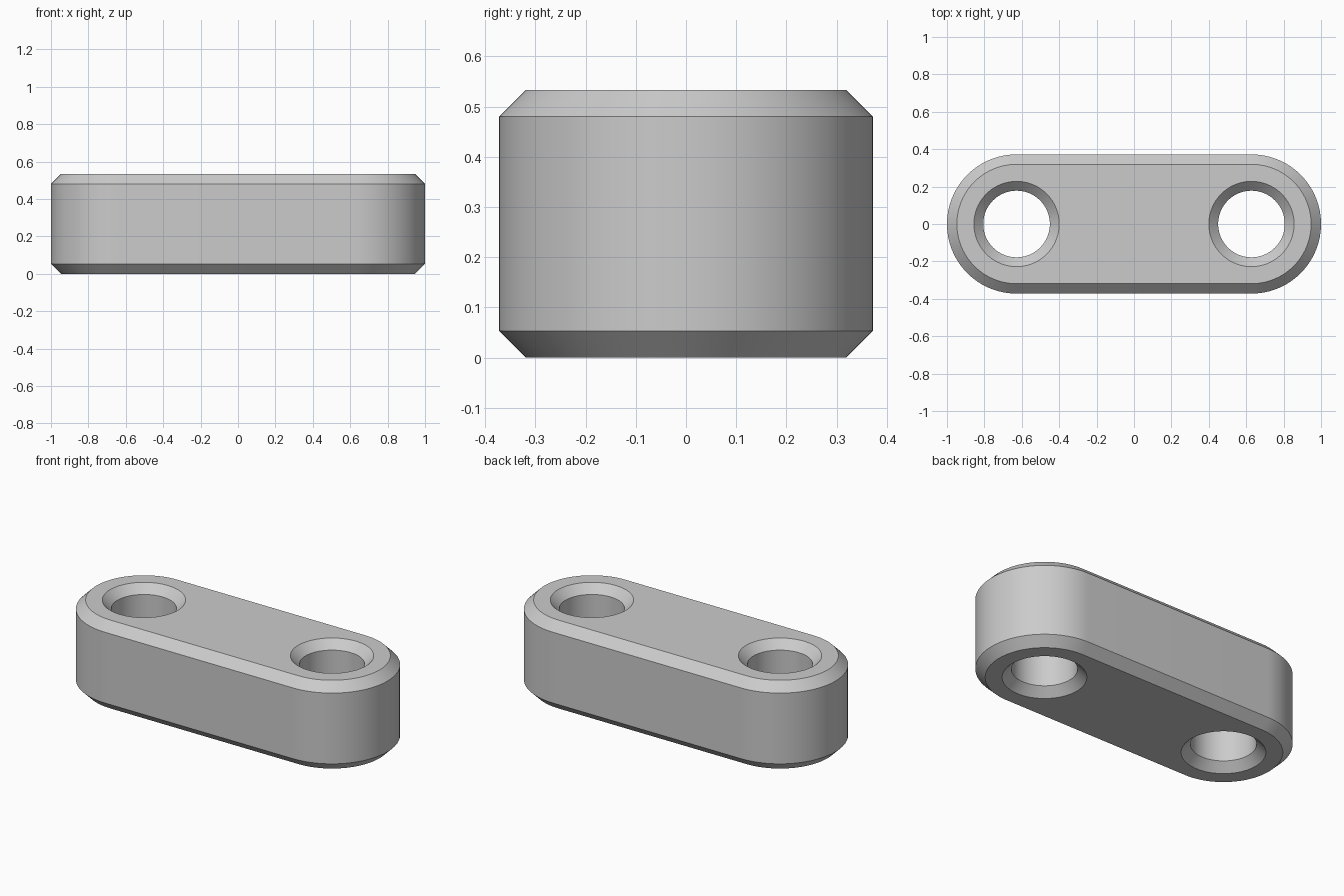
import bpy
import bmesh
from math import pi, sin, cos, radians

cube = bpy.data.objects.get("Cube")
if cube:
    bpy.data.objects.remove(cube, do_unlink=True)

HEIGHT = 0.533
CHAMFER = 0.053
END_X = 0.628        # centre of each rounded end and its hole
OUTER_R = 0.372
HOLE_R = 0.178
SINK = 0.05          # countersink width
STEPS = 48           # segments per half circle


def arc(cx, r, start, count):
    return [(cx + r * cos(start + pi * i / STEPS), r * sin(start + pi * i / STEPS))
            for i in range(count)]


def slot_outline(r):
    return arc(END_X, r, -pi / 2, STEPS + 1) + arc(-END_X, r, pi / 2, STEPS + 1)


def hole_outline(cx, r):
    return arc(cx, r, 0, 2 * STEPS)


def loft(bm, sections):
    """Skin a wall through (outline, z) sections; return its two rim edge loops."""
    rings = [[bm.verts.new((x, y, z)) for x, y in outline] for outline, z in sections]
    n = len(rings[0])
    for low, high in zip(rings, rings[1:]):
        for i in range(n):
            j = (i + 1) % n
            bm.faces.new((low[i], low[j], high[j], high[i]))
    return [[bm.edges.get((ring[i], ring[(i + 1) % n])) for i in range(n)]
            for ring in (rings[0], rings[-1])]


def levels(rim, middle, depth):
    return [(rim, 0), (middle, depth), (middle, HEIGHT - depth), (rim, HEIGHT)]


bm = bmesh.new()

# Chamfered outer wall and two countersunk through holes
walls = [loft(bm, levels(slot_outline(OUTER_R - CHAMFER), slot_outline(OUTER_R), CHAMFER))]
for cx in (-END_X, END_X):
    walls.append(loft(bm, levels(hole_outline(cx, HOLE_R + SINK),
                                 hole_outline(cx, HOLE_R), SINK)))

# Flat bottom and top faces around the holes
for side, direction in ((0, -1), (1, 1)):
    rim = [edge for wall in walls for edge in wall[side]]
    bmesh.ops.triangle_fill(bm, edges=rim, use_beauty=True, normal=(0, 0, direction))

bmesh.ops.recalc_face_normals(bm, faces=bm.faces[:])
mesh = bpy.data.meshes.new("link_plate")
bm.to_mesh(mesh)
bm.free()

plate = bpy.data.objects.new("link_plate", mesh)
bpy.context.collection.objects.link(plate)

# Plain grey finish
grey = bpy.data.materials.new("light_grey")
grey.use_nodes = True
colour = (0.6, 0.6, 0.6, 1)
grey.diffuse_color = colour
grey.node_tree.nodes["Principled BSDF"].inputs["Base Color"].default_value = colour
mesh.materials.append(grey)

# Smooth round walls, crisp chamfer edges
bpy.ops.object.select_all(action='DESELECT')
plate.select_set(True)
bpy.context.view_layer.objects.active = plate
bpy.ops.object.shade_smooth_by_angle(angle=radians(30))
